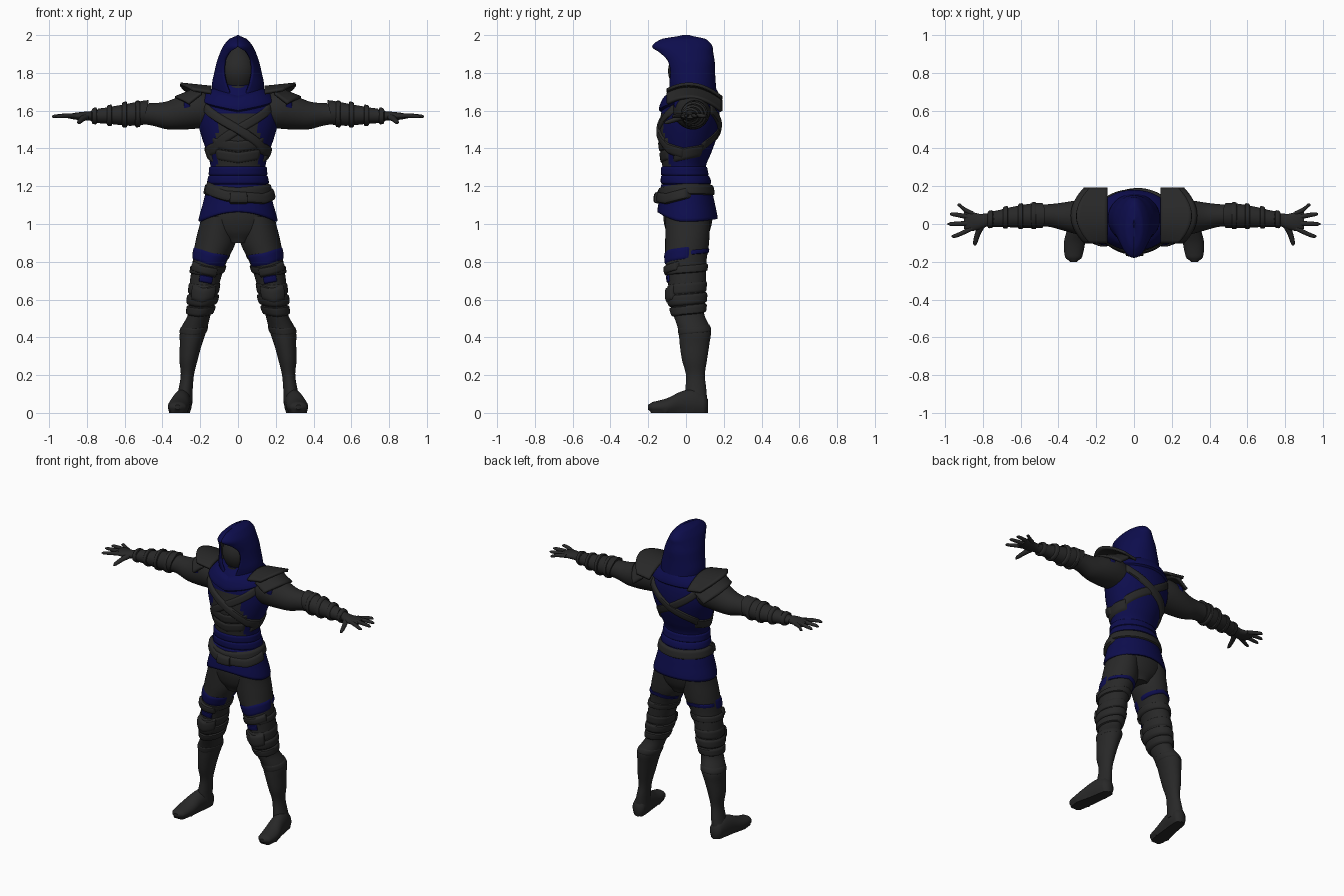
import bpy, bmesh
from math import sin, cos, pi, radians, sqrt, asin

cube = bpy.data.objects.get("Cube")
if cube:
    bpy.data.objects.remove(cube)


def material(name, colour):
    m = bpy.data.materials.new(name)
    m.use_nodes = True
    m.diffuse_color = colour
    bsdf = m.node_tree.nodes["Principled BSDF"]
    bsdf.inputs["Base Color"].default_value = colour
    bsdf.inputs["Roughness"].default_value = 0.9
    return m


MATERIALS = [material("charcoal cloth", (0.021, 0.021, 0.021, 1)),
             material("navy cloth", (0.004, 0.004, 0.075, 1))]
GREY, NAVY = 0, 1


def grid(name, point, nu, nv, paint, closed=False, caps=False, mirror=False, solid=0):
    """Surface from point(u, v); u runs along, v runs across or around."""
    bm = bmesh.new()
    count = nv if closed else nv + 1
    rows = [[bm.verts.new(point(i / nu, j / nv)) for j in range(count)] for i in range(nu + 1)]
    for low, high in zip(rows, rows[1:]):
        for j in range(nv):
            k = (j + 1) % count
            bm.faces.new((low[j], low[k], high[k], high[j]))
    if caps:
        bm.faces.new(rows[0])
        bm.faces.new(rows[-1])
    bmesh.ops.recalc_face_normals(bm, faces=bm.faces)
    for f in bm.faces:
        f.smooth = True
        f.material_index = paint(f.calc_center_median()) if callable(paint) else paint
    mesh = bpy.data.meshes.new(name)
    bm.to_mesh(mesh)
    bm.free()
    for m in MATERIALS:
        mesh.materials.append(m)
    mesh.set_sharp_from_angle(angle=radians(45))
    ob = bpy.data.objects.new(name, mesh)
    bpy.context.collection.objects.link(ob)
    if solid:
        mod = ob.modifiers.new("thickness", "SOLIDIFY")
        mod.thickness = solid
    if mirror:
        ob.modifiers.new("mirror", "MIRROR")
    return ob


def sample(rows, t):
    """Smooth interpolation through rows sorted by their first value."""
    t = min(max(t, rows[0][0]), rows[-1][0])
    i = max(k for k in range(len(rows) - 1) if rows[k][0] <= t)
    a, b, c, d = (rows[min(max(i + k, 0), len(rows) - 1)] for k in (-1, 0, 1, 2))
    s = (t - b[0]) / (c[0] - b[0])
    return [q + 0.5 * s * (r - p + s * (2 * p - 5 * q + 4 * r - w + s * (3 * (q - r) + w - p)))
            for p, q, r, w in zip(a[1:], b[1:], c[1:], d[1:])]


def on_surface(rows, t, angle, offset=0.0, axis="z"):
    u, v, a, b = sample(rows, t)
    p, q = u + (a + offset) * sin(angle), v - (b + offset) * cos(angle)
    return {"x": (t, p, q), "y": (p, t, q), "z": (p, q, t)}[axis]


def loft(name, rows, axis="z", paint=GREY, tweak=None, steps=36, sides=36, caps=True, **kw):
    first, last = rows[0][0], rows[-1][0]

    def point(u, v):
        p = on_surface(rows, first + (last - first) * u, 2 * pi * v, 0, axis)
        return tweak(*p) if tweak else p
    return grid(name, point, steps, sides, paint, closed=True, caps=caps, **kw)


def band(name, rows, path, half, height, paint=GREY, axis="z", **kw):
    """Padded strip lying on a lofted surface; path holds (degrees, level)."""
    ring = path[-1][0] - path[0][0] == 360

    def point(u, v):
        s = u * (len(path) - 1)
        i = min(int(s), len(path) - 2)
        angle, level = (p + (q - p) * (s - i) for p, q in zip(path[i], path[i + 1]))
        w = 2 * v - 1
        fade = 1 if ring else min(1, 0.1 + 12 * min(u, 1 - u))
        offset = height * fade * max(0, 1 - w ** 4) ** 0.5 - 0.003
        return on_surface(rows, level + half * w, radians(angle), offset, axis)
    return grid(name, point, 48, 8, paint, **kw)


# Torso with a grey front panel
TORSO = [(1.12, 0, .005, .17, .13), (1.22, 0, 0, .155, .125), (1.3, 0, -.01, .145, .115),
         (1.38, 0, 0, .165, .135), (1.46, 0, .01, .192, .153), (1.54, 0, .02, .212, .158),
         (1.62, 0, .025, .21, .15), (1.68, 0, .03, .17, .13), (1.74, 0, .035, .1, .1)]


def torso_paint(c):
    panel = c.y < 0 and abs(c.x) < .11 and 1.3 < c.z < 1.58
    return GREY if panel else NAVY


loft("torso", TORSO, paint=torso_paint, steps=48, sides=48)
for s, side in ((1, "left"), (-1, "right")):
    band(side + "_chest_strap", TORSO, [(-62 * s, 1.63), (0, 1.5), (48 * s, 1.4), (90 * s, 1.37)],
         .03, .014 + .004 * s)
    band(side + "_back_strap", TORSO, [(180 - 55 * s, 1.63), (180, 1.5), (180 + 60 * s, 1.4)],
         .03, .014 + .004 * s)
    band(side + "_flank_wrap", TORSO, [(60 * s, 1.36), (130 * s, 1.39)], .035, .012)
for k, level in enumerate((1.35, 1.41)):
    band(f"belly_wrap_{k}", TORSO, [(-48, level + .02), (0, level), (48, level + .02)], .03, .01)
for k, level in enumerate((1.235, 1.28)):
    band(f"waist_sash_{k}", TORSO, [(0, level), (360, level)], .026, .012, NAVY)
band("scarf", TORSO, [(0, 1.635), (60, 1.68), (180, 1.69), (300, 1.68), (360, 1.635)], .045, .02, NAVY)

# Tunic skirt with a raised front hem, and belts
SKIRT = [(1.015, 0, .008, .21, .16), (1.1, 0, .005, .188, .148), (1.21, 0, 0, .162, .132)]


def hem(x, y, z):
    lift = .05 * max(0, 1 - (x / .2) ** 2) * (1.21 - z) / .2
    return x, y, z + (lift if y < 0 else lift * .25)


loft("tunic_skirt", SKIRT, paint=NAVY, tweak=hem, steps=12, sides=48, caps=False, solid=.012)
band("belt", SKIRT, [(0, 1.165), (90, 1.185), (180, 1.18), (270, 1.185), (360, 1.165)], .03, .016)
band("slanted_belt", SKIRT, [(-80, 1.2), (-20, 1.15), (45, 1.135), (100, 1.17)], .032, .026)
band("belt_pouch", SKIRT, [(-14, 1.14), (16, 1.14)], .035, .036)

# Hood: open shell around a masked head
HOOD = [(1.68, 0, .035, .135, .128), (1.74, 0, .028, .138, .13), (1.8, 0, .022, .126, .132),
        (1.86, 0, .012, .112, .14), (1.91, 0, -.008, .094, .152), (1.945, 0, -.02, .076, .158),
        (1.98, 0, -.012, .046, .115), (2.0, 0, .0, .004, .02)]
OPENING = [(1.68, .04), (1.74, .062), (1.81, .077), (1.87, .07), (1.91, .045), (1.938, .002), (2.0, 0)]


def hood_point(u, v):
    z = 1.68 + .32 * sin(u * pi / 2)
    gap = asin(min(.9, max(0, sample(OPENING, z)[0]) / sample(HOOD, z)[2]))
    return on_surface(HOOD, z, gap + (2 * pi - 2 * gap) * v)


hood = grid("hood", hood_point, 40, 56, NAVY, solid=.012)
hood.modifiers["thickness"].material_offset = -1
HEAD = [(1.68 + .26 * k / 8, 0, .01, .015 + .085 * sin(pi * (k + .8) / 9.6),
         .015 + .09 * sin(pi * (k + .8) / 9.6)) for k in range(9)]
loft("masked_head", HEAD, steps=20)
loft("neck", [(1.62, 0, .02, .085, .1), (1.73, 0, .02, .075, .095)], steps=4)

# Arms
ARM = [(.12, .03, 1.6, .09, .085), (.22, .03, 1.605, .1, .1), (.3, .035, 1.59, .09, .09),
       (.38, .04, 1.575, .073, .073), (.45, .045, 1.58, .06, .06), (.5, .045, 1.583, .058, .056),
       (.58, .042, 1.58, .056, .056), (.68, .035, 1.575, .045, .042), (.76, .025, 1.572, .033, .03),
       (.8, .02, 1.572, .035, .022)]
loft("arms", ARM, "x", mirror=True)
loft("bracers", [(.49, .045, 1.59, .066, .066), (.56, .042, 1.582, .064, .062),
                 (.66, .035, 1.577, .052, .048), (.75, .026, 1.573, .041, .038)],
     "x", tweak=lambda x, y, z: (x + .25 * max(-.06, 1.58 - z), y, z), steps=12, mirror=True)
for k, level in enumerate((.53, .6, .68, .76)):
    rows = [(a, b, c, d + .008, e + .008) for a, b, c, d, e in ARM]
    band(f"bracer_strap_{k}", rows, [(0, level), (360, level + .001)], .014, .009, axis="x", mirror=True)
band("sleeve_trim", ARM, [(100, .27), (260, .27)], .018, .012, NAVY, axis="x", mirror=True)

# Hands with spread fingers
loft("palms", [(.77, .02, 1.572, .03, .024), (.82, .012, 1.571, .042, .023),
               (.87, .015, 1.571, .052, .017), (.9, .018, 1.57, .044, .011)], "x", steps=12, mirror=True)
FINGERS = (("little", .055, .1, .935), ("ring", .032, .052, .975),
           ("middle", .005, .0, .986), ("index", -.022, -.065, .965))
for name, base, tip, end in FINGERS:
    loft(name + "_fingers", [(.85, base, 1.572, .012, .012), (.9, (base + tip) / 2, 1.574, .013, .012),
                             (end - .01, tip, 1.57, .01, .009), (end, tip, 1.568, .004, .004)],
         "x", steps=10, sides=12, mirror=True)
loft("thumbs", [(-.115, .842, 1.535, .005, .005), (-.1, .84, 1.54, .012, .011),
                (-.05, .826, 1.555, .016, .014), (.0, .805, 1.57, .022, .017)],
     "y", steps=10, sides=12, mirror=True)


# Layered shoulder plates
def plate(name, x0, width, top, slope, drop):
    def point(u, v):
        w = 2 * v - 1
        return (x0 + u * (width - .07 * w * w), .045 + .148 * w,
                top + slope * u - .02 * w - drop * w * w)
    grid(name, point, 8, 20, GREY, mirror=True, solid=.016)


plate("upper_shoulder_plates", .14, .165, 1.73, .017, .05)
plate("lower_shoulder_plates", .2, .135, 1.73, -.055, .055)

# Trousers and legs
loft("pelvis", [(.9, 0, .01, .07, .085), (.96, 0, .01, .16, .115), (1.03, 0, .01, .192, .13),
                (1.13, 0, .008, .17, .125)], steps=16)
LEG = sorted([(1.04, .105, .01, .09, .118), (.9, .12, .006, .106, .116), (.8, .15, 0, .09, .108),
              (.7, .174, .005, .08, .1), (.6, .188, .005, .073, .096), (.52, .205, .015, .06, .082),
              (.44, .235, .045, .07, .086), (.36, .25, .045, .058, .078), (.28, .262, .045, .048, .066),
              (.2, .268, .05, .035, .05), (.12, .278, .052, .038, .056), (.05, .288, .052, .046, .06)])
loft("legs", LEG, steps=56, mirror=True)
band("thigh_front_patch", LEG, [(-75, .80), (0, .815), (40, .835), (100, .85)], .034, .009, NAVY, mirror=True)
band("thigh_back_stripe", LEG, [(100, .85), (180, .86), (270, .82)], .013, .009, NAVY, mirror=True)
band("knee_patch", LEG, [(-30, .7), (25, .715)], .02, .012, NAVY, mirror=True)
for k, (level, half, height) in enumerate(((.76, .022, .012), (.66, .03, .009), (.6, .03, .014),
                                           (.545, .026, .016), (.44, .02, .006))):
    band(f"leg_wrap_{k}", LEG, [(0, level - .012), (180, level + .012), (360, level - .012)],
         half, height, mirror=True)
band("knee_pads", LEG, [(-50, .64), (0, .62), (50, .64)], .045, .022, mirror=True)
band("thigh_straps", LEG, [(-40, .74), (10, .755), (70, .78)], .025, .02, mirror=True)

# Boots
loft("boots", [(-.202, .32, .03, .015, .012), (-.18, .32, .029, .044, .028), (-.1, .315, .034, .056, .044),
               (-.02, .302, .05, .05, .065), (.05, .292, .05, .047, .075), (.1, .287, .045, .04, .055),
               (.117, .286, .04, .02, .03)],
     "y", tweak=lambda x, y, z: (x, y, max(z, .0) if z > .012 else 0), mirror=True)
